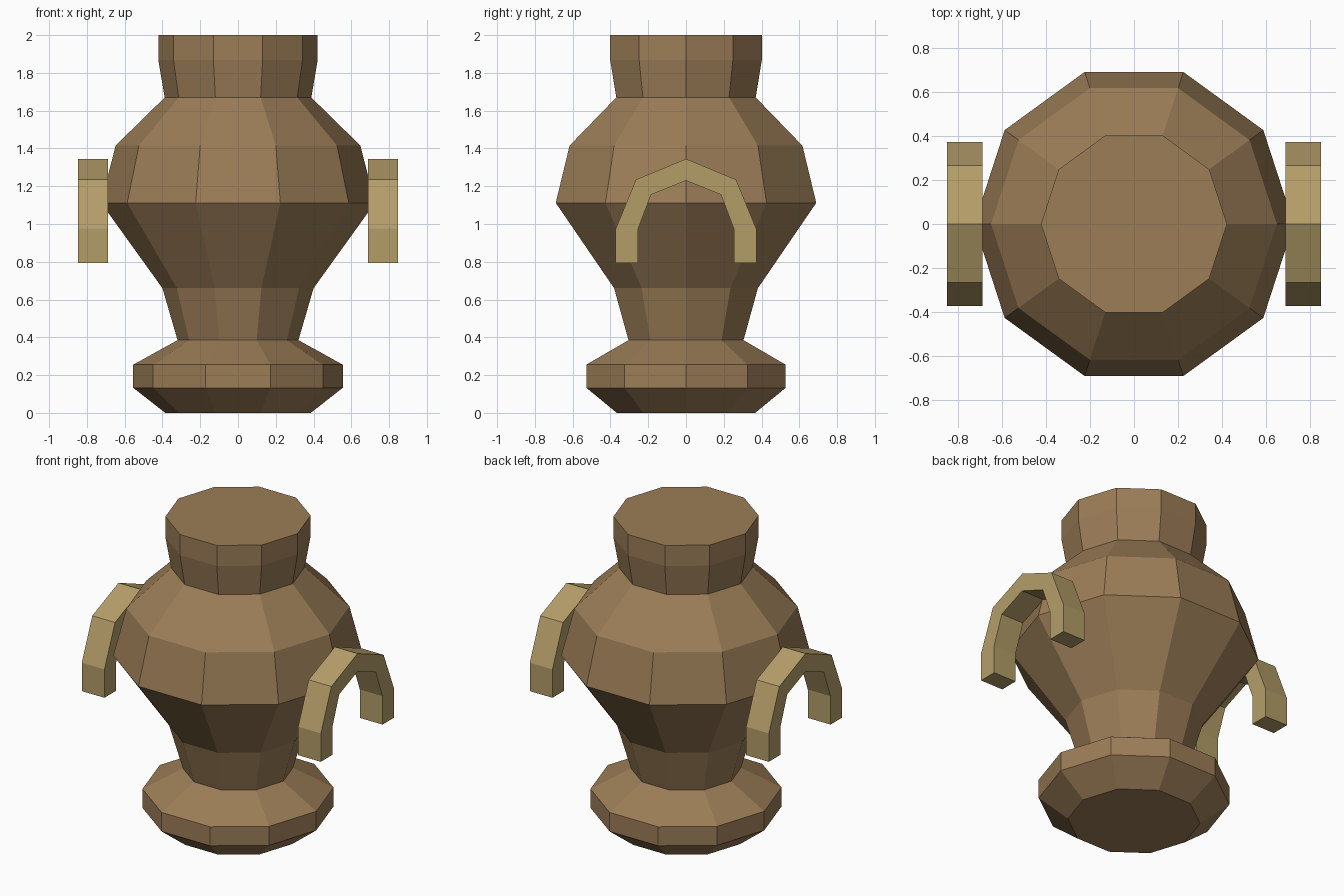
import bpy, bmesh, math

if "Cube" in bpy.data.objects:
    bpy.data.objects.remove(bpy.data.objects["Cube"])

SIDES = 10


def material(name, rgb):
    m = bpy.data.materials.new(name)
    m.diffuse_color = (*rgb, 1)
    m.use_nodes = True
    m.node_tree.nodes["Principled BSDF"].inputs["Base Color"].default_value = m.diffuse_color
    return m


def make_object(name, bm, mat):
    bmesh.ops.recalc_face_normals(bm, faces=bm.faces)
    me = bpy.data.meshes.new(name)
    bm.to_mesh(me)
    bm.free()
    me.materials.append(mat)
    ob = bpy.data.objects.new(name, me)
    bpy.context.collection.objects.link(ob)
    return ob


clay = material("clay brown", (0.33, 0.205, 0.095))
tan = material("handle tan", (0.456, 0.337, 0.141))

# Closed ten-sided vase turned from (radius, height) rings
profile = [(0.385, 0), (0.555, 0.133), (0.555, 0.255), (0.32, 0.385), (0.4, 0.66),
           (0.725, 1.112), (0.648, 1.415), (0.388, 1.67), (0.422, 1.868), (0.422, 2.0)]
bm = bmesh.new()
rings = []
for r, z in profile:
    rings.append([bm.verts.new((r * math.cos(math.tau * i / SIDES),
                                r * math.sin(math.tau * i / SIDES), z))
                  for i in range(SIDES)])
for low, high in zip(rings, rings[1:]):
    for i in range(SIDES):
        j = (i + 1) % SIDES
        bm.faces.new((low[i], low[j], high[j], high[i]))
bm.faces.new(rings[0])
bm.faces.new(rings[-1])
make_object("vase_body", bm, clay)

# Arched handles: half outlines in (y, z), mirrored about y = 0
outer = [(0.372, 0.793), (0.372, 0.975), (0.265, 1.235), (0, 1.345)]
inner = [(0.253, 0.793), (0.253, 0.975), (0.185, 1.155), (0, 1.23)]


def arch(half):
    return half + [(-y, z) for y, z in reversed(half[:-1])]


def handle(name, side):
    bm = bmesh.new()
    # Sections of four corners swept along the arch
    sections = []
    for o, i in zip(arch(outer), arch(inner)):
        sections.append([bm.verts.new((side * x, y, z)) for x, (y, z) in
                         ((0.687, o), (0.848, o), (0.848, i), (0.687, i))])
    for a, b in zip(sections, sections[1:]):
        for k in range(4):
            n = (k + 1) % 4
            bm.faces.new((a[k], a[n], b[n], b[k]))
    bm.faces.new(sections[0])
    bm.faces.new(sections[-1])
    make_object(name, bm, tan)


handle("right_handle", 1)
handle("left_handle", -1)
